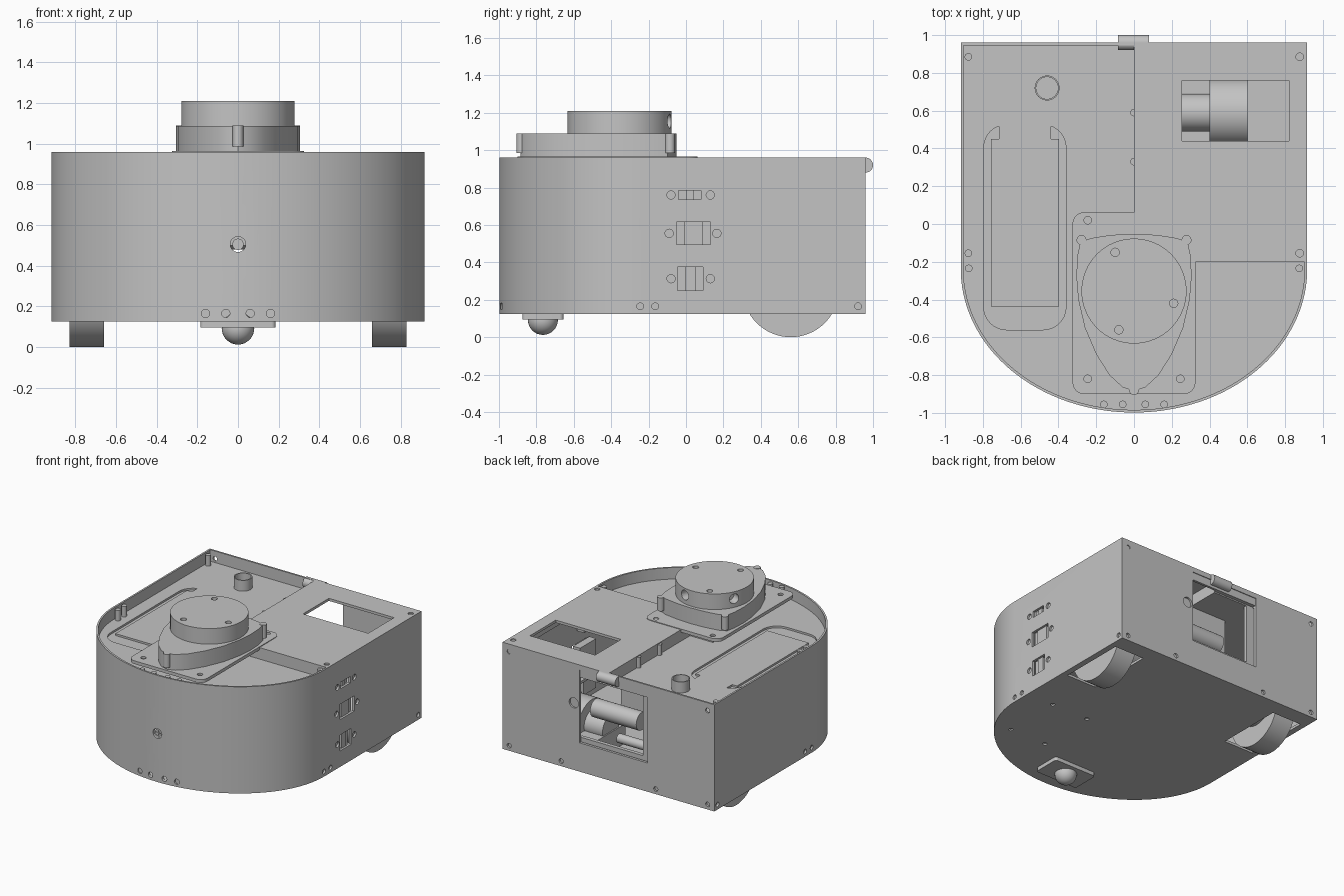
import bpy, bmesh, math
from mathutils import Matrix, Vector

old = bpy.data.objects.get("Cube")
if old:
    bpy.data.objects.remove(old)

grey = bpy.data.materials.new("plain_grey")
grey.use_nodes = True
grey.diffuse_color = (0.55, 0.55, 0.55, 1)
grey.node_tree.nodes["Principled BSDF"].inputs["Base Color"].default_value = (0.55, 0.55, 0.55, 1)


# Helpers
def box(bm, x0, x1, y0, y1, z0, z1):
    size = Matrix.Diagonal((x1 - x0, y1 - y0, z1 - z0, 1))
    mid = Matrix.Translation(((x0 + x1) / 2, (y0 + y1) / 2, (z0 + z1) / 2))
    bmesh.ops.create_cube(bm, size=1, matrix=mid @ size)


def cyl(bm, centre, r, depth, axis="Z", n=24):
    turn = Vector((axis == "X", axis == "Y", axis == "Z")) if isinstance(axis, str) else Vector(axis)
    rot = turn.to_track_quat("Z", "Y").to_matrix().to_4x4()
    bmesh.ops.create_cone(bm, cap_ends=True, segments=n, radius1=r, radius2=r, depth=depth,
                          matrix=Matrix.Translation(centre) @ rot)


def post(bm, x, y, r, z0, z1, n=24):
    cyl(bm, (x, y, (z0 + z1) / 2), r, z1 - z0, "Z", n)


def prism(bm, pts, z0, z1):
    face = bm.faces.new([bm.verts.new((x, y, z0)) for x, y in pts])
    ext = bmesh.ops.extrude_face_region(bm, geom=[face])
    top = [v for v in ext["geom"] if isinstance(v, bmesh.types.BMVert)]
    bmesh.ops.translate(bm, verts=top, vec=(0, 0, z1 - z0))
    bmesh.ops.recalc_face_normals(bm, faces=bm.faces)


def make(name, bm):
    mesh = bpy.data.meshes.new(name)
    bm.to_mesh(mesh)
    bm.free()
    ob = bpy.data.objects.new(name, mesh)
    ob.data.materials.append(grey)
    bpy.context.collection.objects.link(ob)
    return ob


def cut(ob, bm):
    cutter = make("cutter", bm)
    cutter.hide_render = True
    mod = ob.modifiers.new("cut", "BOOLEAN")
    mod.operation, mod.solver, mod.object = "DIFFERENCE", "EXACT", cutter
    mod.use_self = True
    bpy.context.view_layer.objects.active = ob
    bpy.ops.object.modifier_apply(modifier=mod.name)
    bpy.data.objects.remove(cutter)


def d_shape(inset, n=72):
    # Straight sides and back, half-ellipse front
    rx, ry = 0.917 - inset, 0.758 - inset
    arc = [(-rx * math.cos(math.pi * i / n), -0.24 - ry * math.sin(math.pi * i / n)) for i in range(n + 1)]
    return arc + [(rx, 0.96 - inset), (-rx, 0.96 - inset)]


def rounded(x0, x1, y0, y1, r, n=8):
    corners = [(x1 - r, y1 - r), (x0 + r, y1 - r), (x0 + r, y0 + r), (x1 - r, y0 + r)]
    return [(cx + r * math.cos(math.pi / 2 * (k + i / n)), cy + r * math.sin(math.pi / 2 * (k + i / n)))
            for k, (cx, cy) in enumerate(corners) for i in range(n + 1)]


# Body shell with a sunken deck
bm = bmesh.new()
prism(bm, d_shape(0), 0.125, 0.96)
body = make("body_shell", bm)
bm = bmesh.new()
prism(bm, d_shape(0.02), 0.145, 0.85)
prism(bm, d_shape(0.014), 0.87, 1.1)
cut(body, bm)

# Raised rear quarter of the lid
bm = bmesh.new()
box(bm, 0, 0.91, -0.2, 0.953, 0.865, 0.96)
lid = make("raised_lid", bm)
for part in (body, lid):
    bm = bmesh.new()
    box(bm, 0.02, 0.89, -0.18, 0.935, 0.8, 0.94)
    cut(part, bm)
bm = bmesh.new()
box(bm, 0.255, 0.82, 0.44, 0.76, 0.9, 1.1)
for y in (-0.155, 0.885):
    post(bm, 0.877, y, 0.02, 0.95, 1.1)
cut(lid, bm)

# Ports, screw holes, wheel openings and rear hatch
ports = [(-0.04, 0.08, 0.735, 0.785, -0.08, 0.13), (-0.05, 0.13, 0.495, 0.615, -0.09, 0.165),
         (-0.045, 0.09, 0.25, 0.375, -0.08, 0.13)]
bm = bmesh.new()
for y0, y1, z0, z1, s0, s1 in ports:
    box(bm, 0.85, 1, y0, y1, z0, z1)
    for y in (s0, s1):
        cyl(bm, (0.917, y, (z0 + z1) / 2), 0.022, 0.03, "X")
for side in (-1, 1):
    for y in (-0.245, -0.165, 0.92):
        cyl(bm, (side * 0.917, y, 0.165), 0.018, 0.03, "X")
    for x, z in ((0.86, 0.9), (0.86, 0.165), (0.41, 0.165)):
        cyl(bm, (side * x, 0.96, z), 0.018, 0.03, "Y")
    for x in (0.06, 0.16):
        cyl(bm, (side * x, -0.99, 0.165), 0.02, 0.03, "Y")
    mid = side * 0.74
    box(bm, mid - 0.13, mid + 0.13, 0.29, 0.83, 0.1, 0.2)
box(bm, -0.34, 0.25, 0.925, 1.1, 0.35, 0.86)
box(bm, -0.34, 0.25, 0.954, 1.1, 0.85, 0.92)
cyl(bm, (0.3, 0.96, 0.65), 0.04, 0.03, "Y")
cyl(bm, (0, -1, 0.505), 0.038, 0.2, "Y")
for x in (0.36, 0.68):
    for y in (-0.1, -0.57):
        post(bm, x, y, 0.016, 0.1, 0.137)
cut(body, bm)

# Groove on the deck, left around a flat tongue
bm = bmesh.new()
prism(bm, rounded(-0.795, -0.36, -0.56, 0.525, 0.12), 0.855, 0.9)
groove = make("groove_cutter", bm)
bm = bmesh.new()
box(bm, -0.757, -0.398, -0.436, 0.45, 0.8, 1)
box(bm, -0.715, -0.44, 0.4, 0.6, 0.79, 1.01)
cut(groove, bm)
bm = bmesh.new()
bm.from_mesh(groove.data)
bpy.data.objects.remove(groove)
cut(body, bm)

# Port sockets, front button
bm = bmesh.new()
for y0, y1, z0, z1, _, _ in ports:
    box(bm, 0.82, 0.88, y0 - 0.01, y1 + 0.01, z0 - 0.01, z1 + 0.01)
    box(bm, 0.87, 0.9, y0 + 0.04, y1 - 0.04, z0, z1)
make("port_sockets", bm)
bm = bmesh.new()
cyl(bm, (0, -0.97, 0.505), 0.028, 0.03, "Y")
box(bm, -0.018, 0.018, -0.989, -0.98, 0.501, 0.509)
box(bm, -0.004, 0.004, -0.989, -0.98, 0.487, 0.523)
make("front_button", bm)

# Screw posts inside the rim and along the step
bm = bmesh.new()
for x, y in [(-0.877, 0.885), (-0.877, -0.155), (-0.875, -0.235), (0.875, -0.235), (0, 0.59), (0, 0.33),
             (-0.16, -0.955), (-0.06, -0.955), (0.06, -0.955), (0.16, -0.955)]:
    post(bm, x, y, 0.02, 0.86, 0.952, 16)
make("screw_posts", bm)

# Cup on the deck
bm = bmesh.new()
post(bm, -0.46, 0.72, 0.066, 0.86, 0.955, 32)
cup = make("deck_cup", bm)
bm = bmesh.new()
post(bm, -0.46, 0.72, 0.058, 0.875, 1, 32)
cut(cup, bm)

# Rear hinge barrel
bm = bmesh.new()
cyl(bm, (-0.003, 0.96, 0.92), 0.04, 0.165, "X", 32)
make("hinge_barrel", bm)

# Scanner mounting plate and pedestal
bm = bmesh.new()
prism(bm, rounded(-0.325, 0.325, -0.9, 0.062, 0.06), 0.94, 0.965)
plate = make("scanner_plate", bm)
bm = bmesh.new()
for x in (-0.245, 0.245):
    for y in (0.02, -0.82):
        post(bm, x, y, 0.02, 0.95, 1)
cut(plate, bm)
bm = bmesh.new()
box(bm, -0.2, 0.2, -0.75, -0.05, 0.86, 0.945)
make("scanner_pedestal", bm)

# Scanner base, egg-shaped with three bosses
half = [(0, -0.885), (0.06, -0.865), (0.13, -0.8), (0.2, -0.69), (0.26, -0.55), (0.295, -0.4),
        (0.305, -0.28), (0.3, -0.17), (0.285, -0.1), (0.23, -0.075), (0.12, -0.058), (0, -0.052)]
bm = bmesh.new()
prism(bm, half + [(-x, y) for x, y in half[-2:0:-1]], 0.96, 1.088)
make("scanner_base", bm)
bm = bmesh.new()
for x, y in ((0, -0.88), (0.278, -0.085), (-0.278, -0.085)):
    post(bm, x, y, 0.026, 0.985, 1.09)
make("scanner_bosses", bm)

# Scanner turret with windows and screw holes
bm = bmesh.new()
post(bm, 0, -0.355, 0.278, 1.08, 1.21, 64)
turret = make("scanner_turret", bm)
bm = bmesh.new()
for x, y in ((-0.1, -0.15), (0.21, -0.42), (-0.08, -0.56)):
    post(bm, x, y, 0.022, 1.19, 1.3)
for deg in (75, 155):
    d = Vector((math.cos(math.radians(deg)), math.sin(math.radians(deg)), 0))
    cyl(bm, Vector((0, -0.355, 1.155)) + d * 0.27, 0.038, 0.12, d)
cut(turret, bm)

# Wheels, motors and wheel covers
for side, word in ((1, "left"), (-1, "right")):
    bm = bmesh.new()
    cyl(bm, (side * 0.745, 0.56, 0.257), 0.257, 0.17, "X", 64)
    make(word + "_wheel", bm)
    bm = bmesh.new()
    cyl(bm, (side * 0.53, 0.59, 0.33), 0.18, 0.26, "X", 32)
    cyl(bm, (side * 0.32, 0.59, 0.33), 0.1, 0.16, "X", 32)
    box(bm, min(side * 0.23, side * 0.4), max(side * 0.23, side * 0.4), 0.42, 0.78, 0.15, 0.3)
    make(word + "_motor", bm)
    bm = bmesh.new()
    box(bm, min(side * 0.6, side * 0.85), max(side * 0.6, side * 0.85), 0.3, 0.82, 0.52, 0.54)
    make(word + "_wheel_cover", bm)

# Inner panel, rods and hatch frame
bm = bmesh.new()
box(bm, -0.3, 0.1, 0.64, 0.66, 0.5, 0.85)
make("inner_panel", bm)
bm = bmesh.new()
cyl(bm, (0.05, 0.76, 0.55), 0.07, 0.4, "X", 32)
cyl(bm, (-0.12, 0.82, 0.4), 0.035, 0.25, "X", 24)
make("inner_rods", bm)
bm = bmesh.new()
box(bm, -0.36, -0.28, 0.9, 0.93, 0.33, 0.85)
box(bm, -0.28, 0.27, 0.9, 0.93, 0.33, 0.38)
make("hatch_frame", bm)

# Front caster
bm = bmesh.new()
prism(bm, rounded(-0.185, 0.185, -0.875, -0.655, 0.02), 0.095, 0.13)
make("caster_plate", bm)
bm = bmesh.new()
bmesh.ops.create_uvsphere(bm, u_segments=32, v_segments=16, radius=0.08,
                          matrix=Matrix.Translation((0, -0.765, 0.092)))
make("caster_ball", bm)

# Smooth round surfaces, keep hard edges
bpy.ops.object.select_all(action="DESELECT")
for ob in bpy.context.collection.objects:
    if ob.type == "MESH" and grey.name in ob.data.materials:
        ob.select_set(True)
        bpy.context.view_layer.objects.active = ob
bpy.ops.object.shade_smooth_by_angle(angle=math.radians(30))
